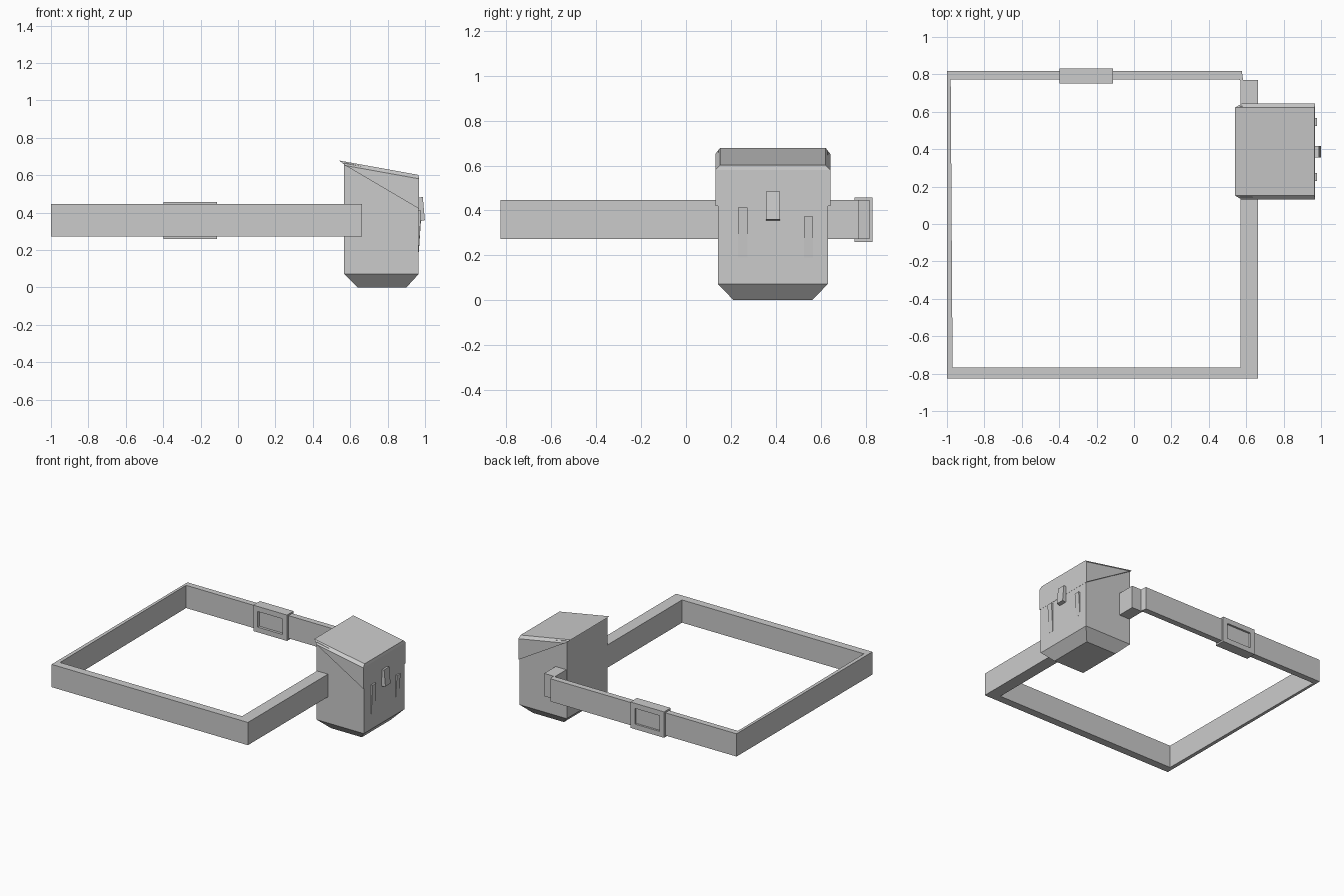
import bpy, bmesh

if "Cube" in bpy.data.objects:
    bpy.data.objects.remove(bpy.data.objects["Cube"])


def make(name, verts, faces):
    mesh = bpy.data.meshes.new(name)
    mesh.from_pydata(verts, [], faces)
    bm = bmesh.new()
    bm.from_mesh(mesh)
    bmesh.ops.recalc_face_normals(bm, faces=bm.faces)
    bm.to_mesh(mesh)
    bm.free()
    obj = bpy.data.objects.new(name, mesh)
    bpy.context.collection.objects.link(obj)
    return obj


def ring(name, outer, inner, place, lo, hi):
    """Closed band between two outlines, extruded from lo to hi."""
    n = len(outer)
    verts = [place(a, b, h) for h in (lo, hi) for loop in (outer, inner) for a, b in loop]
    faces = []
    for i in range(n):
        j = (i + 1) % n
        for p, q in ((0, n), (2 * n, 3 * n), (0, 2 * n), (n, 3 * n)):
            faces.append((p + i, p + j, q + j, q + i))
    return make(name, verts, faces)


def prism(name, profile, y0, y1):
    """XZ profile extruded along y."""
    n = len(profile)
    verts = [(x, y, z) for y in (y0, y1) for x, z in profile]
    faces = [tuple(range(n)), tuple(range(n, 2 * n))]
    faces += [(i, (i + 1) % n, n + (i + 1) % n, n + i) for i in range(n)]
    return make(name, verts, faces)


def rect(a0, b0, a1, b1):
    return [(a0, b0), (a1, b0), (a1, b1), (a0, b1)]


# Belt loop
ring("belt",
     [(-1, -.826), (.662, -.826), (.662, .77), (.583, .77), (.577, .817), (-1, .817)],
     [(-.97, -.766), (.57, -.766), (.57, .76), (.569, .768), (.56, .772), (-.98, .772)],
     lambda a, b, h: (a, b, h), .272, .446)

# Buckle frame around the back strap
ring("buckle", rect(-.397, .26, -.112, .458), rect(-.36, .299, -.15, .419),
     lambda a, b, h: (a, h, b), .752, .832)

# Pouch body: tapered base and sloping top
y0, y1 = .142, .632
levels = [rect(.64, .212, .90, .562), rect(.567, y0, .966, y1), rect(.567, y0, .966, y1)]
heights = [(0, 0, 0, 0), (.072,) * 4, (.667, .585, .585, .667)]
verts = [(x, y, z) for lv, hs in zip(levels, heights) for (x, y), z in zip(lv, hs)]
faces = [(0, 1, 2, 3), (8, 9, 10, 11)]
faces += [(k + i, k + (i + 1) % 4, k + 4 + (i + 1) % 4, k + 4 + i) for k in (0, 4) for i in range(4)]
make("pouch_body", verts, faces)

# Lid with chamfered sides and a pointed side flap
mid, half, inset = .387, .256, .235
side = [(.54, inset, .679), (.965, inset, .602), (.969, half, .581), (.969, half, .42), (.575, half, .652)]
verts = [(x, mid + s * w, z) for s in (-1, 1) for x, w, z in side]
faces = [(0, 1, 6, 5), (1, 2, 7, 6), (2, 3, 8, 7), (3, 4, 9, 8), (4, 0, 5, 9)]
for k in (0, 5):
    faces += [(k, k + 1, k + 2, k + 4), (k + 2, k + 3, k + 4)]
make("pouch_lid", verts, faces)

# Clasp tab on the flap
prism("clasp_tab", [(.96, .48), (.988, .484), (.999, .36), (.972, .354), (.96, .37)], .356, .418)

# Raised straps on the pouch front
for name, a, top in (("left_strap", .231, .413), ("right_strap", .525, .372)):
    prism(name, [(.955, .19), (.967, .19), (.979, top), (.955, top)], a, a + .042)
